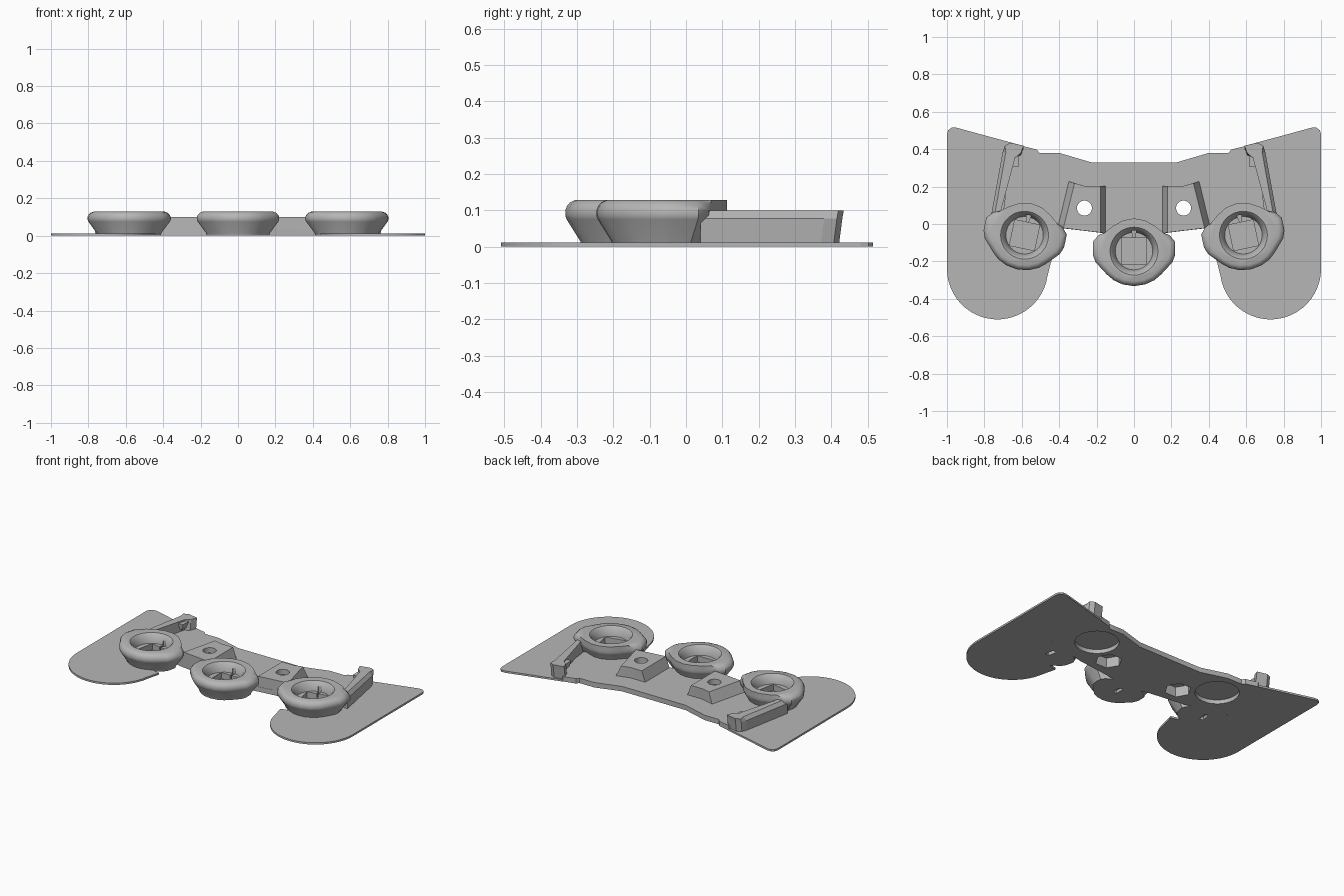
import bpy, bmesh, math
from mathutils import Matrix, Vector

cube = bpy.data.objects.get("Cube")
if cube:
    bpy.data.objects.remove(cube)

grey = bpy.data.materials.new("plain grey")
grey.use_nodes = True
GREY = (0.47, 0.47, 0.47, 1)
grey.diffuse_color = GREY
grey.node_tree.nodes["Principled BSDF"].inputs["Base Color"].default_value = GREY


def loft(name, levels, place=Matrix(), side=1):
    """Closed solid through matching outlines given as (z, points)."""
    bm = bmesh.new()
    rings = []
    for z, pts in levels:
        ring = []
        for x, y in pts:
            p = place @ Vector((x, y, z))
            p.x *= side
            ring.append(bm.verts.new(p))
        rings.append(ring)
    n = len(rings[0])
    for a, b in zip(rings, rings[1:]):
        for i in range(n):
            j = (i + 1) % n
            bm.faces.new((a[i], a[j], b[j], b[i]))
    bm.faces.new(rings[0])
    bm.faces.new(rings[-1])
    bmesh.ops.recalc_face_normals(bm, faces=bm.faces)
    mesh = bpy.data.meshes.new(name)
    bm.to_mesh(mesh)
    bm.free()
    mesh.materials.append(grey)
    obj = bpy.data.objects.new(name, mesh)
    bpy.context.collection.objects.link(obj)
    return obj


def ngon(radius, n=40, cx=0, cy=0, start=0.0):
    return [(cx + radius * math.cos(start + math.tau * i / n),
             cy + radius * math.sin(start + math.tau * i / n)) for i in range(n)]


def rect(w, d, cx=0, cy=0):
    return [(cx - w, cy - d), (cx + w, cy - d), (cx + w, cy + d), (cx - w, cy + d)]


def cut(obj, *cutters):
    bpy.context.view_layer.objects.active = obj
    for c in cutters:
        mod = obj.modifiers.new("cut", 'BOOLEAN')
        mod.operation = 'DIFFERENCE'
        mod.solver = 'EXACT'
        mod.object = c
        bpy.ops.object.modifier_apply(modifier=mod.name)


def discard(*cutters):
    for c in cutters:
        bpy.data.objects.remove(c)


def smooth(obj, angle=30):
    bpy.ops.object.select_all(action='DESELECT')
    obj.select_set(True)
    bpy.context.view_layer.objects.active = obj
    bpy.ops.object.shade_smooth_by_angle(angle=math.radians(angle))


# Flared cup with a round opening and a square socket
front_half = [(0.19, 0.085), (0.22, 0.05), (0.22, -0.02), (0.205, -0.06), (0.145, -0.125),
              (0.11, -0.155), (0.06, -0.178), (0, -0.187)]
back_half = [(0, 0.175), (0.06, 0.164), (0.115, 0.132), (0.155, 0.1)]
half = back_half + front_half
outline = half + [(-x, y) for x, y in reversed(half[1:-1])]


def cup_ring(scale, top=False):
    return [(x * scale, y * scale) if not top or y < 0.09 else (x, y) for x, y in outline]


def cup(name, x, y, turn):
    place = Matrix.Translation((x, y, 0)) @ Matrix.Rotation(math.radians(turn), 4, 'Z')
    body = loft(name, [(0, cup_ring(0.76)), (0.015, cup_ring(0.78)), (0.075, cup_ring(0.98)),
                       (0.085, cup_ring(1)), (0.1, cup_ring(1)),
                       (0.112, cup_ring(0.975, True)), (0.122, cup_ring(0.93, True)),
                       (0.128, cup_ring(0.86, True))], place)
    cutters = [
        loft("bowl", [(0.07, ngon(0.1)), (0.085, ngon(0.103)), (0.118, ngon(0.118)),
                      (0.13, ngon(0.13))], place),
        loft("socket", [(0.03, rect(0.068, 0.07)), (0.09, rect(0.068, 0.07))], place),
        loft("notch", [(0.04, [(-0.012, 0.11), (0, 0.05), (0.012, 0.11)]),
                       (0.1, [(-0.012, 0.11), (0, 0.05), (0.012, 0.11)])], place),
        loft("slot", [(-0.02, rect(0.013, 0.03)), (0.02, rect(0.013, 0.03))], place)]
    cut(body, *cutters)
    discard(*cutters)
    smooth(body)


cup("centre_cup", 0, -0.145, 0)
cup("left_cup", 0.585, -0.06, 12)
cup("right_cup", -0.585, -0.06, -12)

# Thin bridge joining the cups
edge = [(0.23, 0.33), (0.4, 0.38), (0.505, 0.38), (0.52, 0.398), (0.6, 0.418), (0.66, 0.36),
        (0.7, 0.06), (0.6, 0.03), (0.4, -0.02), (0.155, -0.05), (0.08, -0.07)]
bridge_outline = edge + [(-x, y) for x, y in reversed(edge)]
bridge = loft("bridge", [(0, bridge_outline), (0.032, bridge_outline)])

# Wing outline with a round front end
wing = [(1, 0.48), (0.993, 0.502), (0.975, 0.515), (0.95, 0.515), (0.6, 0.42),
        (0.65, 0.36), (0.68, -0.05), (0.6, -0.15), (0.44, -0.19)]
for i in range(25):
    a = math.radians(188 - 0 + i * 7.15)
    wing.append((0.73 + 0.27 * math.cos(a), -0.24 + 0.27 * math.sin(a)))

# Clip arm, its end leaning outward and its outer edge chamfered
arm = [(0.765, 0.04), (0.703, 0.37), (0.69, 0.405), (0.66, 0.42), (0.59, 0.405),
       (0.605, 0.365), (0.635, 0.355), (0.72, 0.04)]
arm_mid = [(x, y + 0.01 if y > 0.36 else y) for x, y in arm]
arm_top = [(x - (0.018 if i < 2 else 0), y + 0.014 if y > 0.36 else y)
           for i, (x, y) in enumerate(arm)]

# Mounting block, sloped on both sides
block_low = [(0.152, -0.048), (0.41, -0.02), (0.35, 0.228), (0.262, 0.203), (0.152, 0.203)]
block_high = [(0.178, -0.046), (0.378, -0.022), (0.318, 0.218), (0.262, 0.203), (0.178, 0.203)]

for side, label in ((1, "left"), (-1, "right")):
    loft(label + "_wing", [(0, wing), (0.012, wing)], side=side)
    arm_obj = loft(label + "_clip_arm", [(0, arm), (0.077, arm_mid), (0.1, arm_top)], side=side)
    loft(label + "_clip_hook", [(0.05, rect(0.006, 0.025, 0.632, 0.338)),
                                (0.09, rect(0.018, 0.03, 0.632, 0.338))], side=side)
    block = loft(label + "_mounting_block", [(0.028, block_low), (0.1, block_high)], side=side)
    hole = loft("hole", [(-0.1, ngon(0.04, 32, 0.265, 0.085)),
                         (0.2, ngon(0.04, 32, 0.265, 0.085))], side=side)
    nut = loft("nut_trap", [(-0.1, ngon(0.08, 6, 0.265, 0.085)),
                            (0.065, ngon(0.08, 6, 0.265, 0.085))], side=side)
    recess = loft("recess", [(-0.1, ngon(0.13, 48, 0.46, 0.21)),
                             (0.026, ngon(0.13, 48, 0.46, 0.21))], side=side)
    cut(block, hole, nut)
    cut(bridge, hole, nut, recess)
    discard(hole, nut, recess)
    smooth(block)
smooth(bridge)
